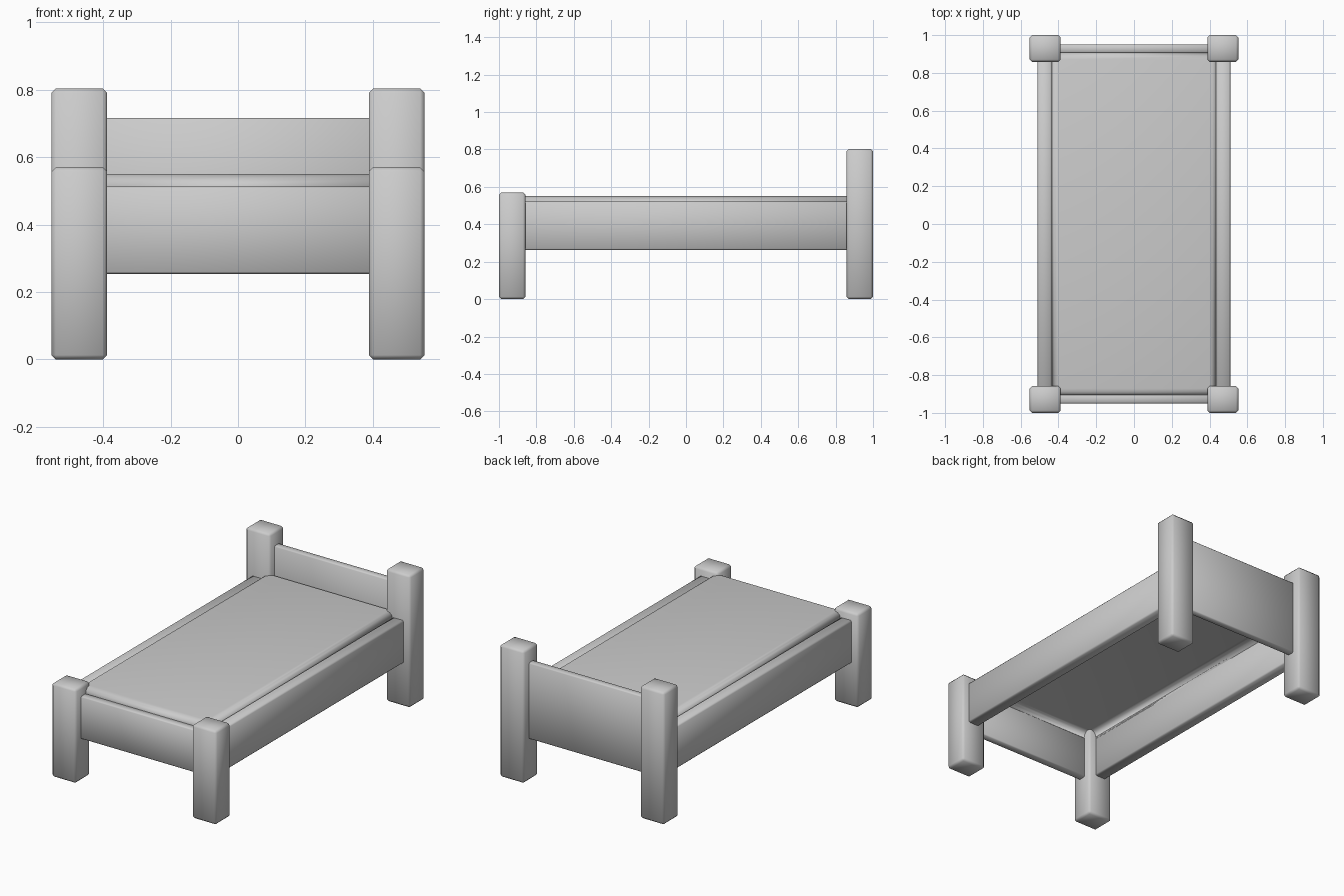
import bpy, bmesh

if "Cube" in bpy.data.objects:
    bpy.data.objects.remove(bpy.data.objects["Cube"])


def soft_box(name, lo, hi, bevel, segments=1, angle=None):
    """Box between two corners with rounded edges and smooth shading."""
    bm = bmesh.new()
    bmesh.ops.create_cube(bm, size=1)
    for v in bm.verts:
        v.co = [l + (c + 0.5) * (h - l) for c, l, h in zip(v.co, lo, hi)]
    if bevel:
        bmesh.ops.bevel(bm, geom=bm.edges[:], offset=bevel, segments=segments,
                        profile=0.5, affect='EDGES')
    for f in bm.faces:
        f.smooth = True
    return finish(name, bm)


def finish(name, bm):
    mesh = bpy.data.meshes.new(name)
    bm.to_mesh(mesh)
    bm.free()
    obj = bpy.data.objects.new(name, mesh)
    bpy.context.collection.objects.link(obj)
    return obj


for side, s in (("left", -1), ("right", 1)):
    def span(a, b):
        return sorted((s * a, s * b))

    # Corner posts: short at the foot, tall at the head
    x0, x1 = span(0.388, 0.553)
    soft_box(f"{side}_foot_post", (x0, -1.0, 0), (x1, -0.858, 0.57), 0.013)
    soft_box(f"{side}_head_post", (x0, 0.858, 0), (x1, 1.0, 0.803), 0.013)
    # Side rails, ends buried in the posts
    x0, x1 = span(0.435, 0.51)
    soft_box(f"{side}_rail", (x0, -0.89, 0.262), (x1, 0.89, 0.522), 0.008)

# Boards at both ends
soft_box("footboard", (-0.42, -0.95, 0.254), (0.42, -0.9, 0.512), 0.006)
soft_box("headboard", (-0.42, 0.905, 0.254), (0.42, 0.95, 0.716), 0.006)

# Mattress: soft-edged top shell, open underneath
bm = bmesh.new()
bmesh.ops.create_cube(bm, size=1)
for v in bm.verts:
    v.co = (v.co.x * 0.87, v.co.y * 1.81, 0.525 + v.co.z * 0.05)
bm.normal_update()
bmesh.ops.delete(bm, geom=[f for f in bm.faces if f.normal.z < -0.5],
                 context='FACES_ONLY')
top_edges = [e for e in bm.edges if all(v.co.z > 0.54 for v in e.verts)]
bmesh.ops.bevel(bm, geom=top_edges, offset=0.035, segments=3, profile=0.5,
                affect='EDGES')
for f in bm.faces:
    f.smooth = True
finish("mattress", bm)
